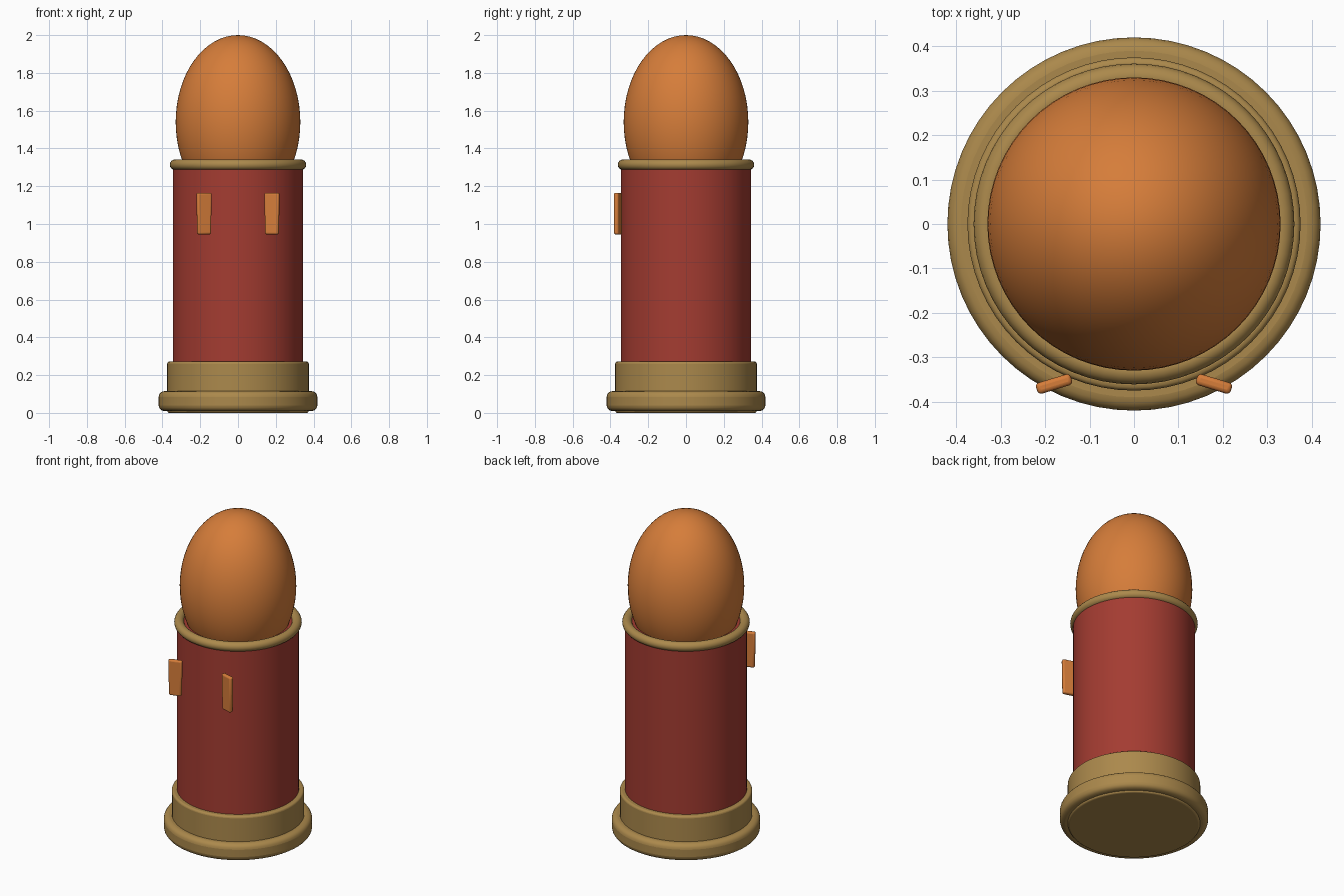
import bpy, math
from math import radians

if "Cube" in bpy.data.objects:
    bpy.data.objects.remove(bpy.data.objects["Cube"])


def material(name, rgb):
    m = bpy.data.materials.new(name)
    m.diffuse_color = (*rgb, 1)
    m.use_nodes = True
    m.node_tree.nodes["Principled BSDF"].inputs["Base Color"].default_value = m.diffuse_color
    return m


ORANGE = material("orange", (0.67, 0.205, 0.042))
RED = material("brick red", (0.37, 0.045, 0.031))
BRASS = material("dull brass", (0.41, 0.25, 0.072))


def finish(name, mat, bevel=0.0, segments=4):
    """Name, colour, round and smooth the active object."""
    o = bpy.context.object
    o.name = name
    o.data.materials.append(mat)
    bpy.ops.object.transform_apply(location=False, rotation=False, scale=True)
    if bevel:
        b = o.modifiers.new("rounding", 'BEVEL')
        b.width = bevel
        b.segments = segments
        b.limit_method = 'ANGLE'
        b.angle_limit = radians(40)
    bpy.ops.object.shade_smooth_by_angle(angle=radians(35))
    return o


def drum(name, r, z0, z1, mat, bevel):
    bpy.ops.mesh.primitive_cylinder_add(vertices=64, radius=r, depth=z1 - z0,
                                        location=(0, 0, (z0 + z1) / 2))
    return finish(name, mat, bevel)


# stepped base and main column
drum("base_ring", 0.42, 0.01, 0.115, BRASS, 0.03)
drum("base_step", 0.375, 0.0, 0.272, BRASS, 0.012)
drum("column", 0.345, 0.2, 1.32, RED, 0.0)

# rounded collar around the column top
bpy.ops.mesh.primitive_torus_add(major_radius=0.333, minor_radius=0.028,
                                 major_segments=64, minor_segments=16,
                                 location=(0, 0, 1.314))
finish("collar", BRASS)

# egg-shaped dome
bpy.ops.mesh.primitive_uv_sphere_add(segments=64, ring_count=32, radius=1,
                                     location=(0, 0, 1.54))
bpy.context.object.scale = (0.33, 0.33, 0.46)
finish("dome", ORANGE)

# pair of upright tabs on the front, slightly narrower at the bottom
for side, label in ((-1, "left"), (1, "right")):
    bpy.ops.mesh.primitive_cube_add(size=1, location=(side * 0.18, -0.36, 1.055),
                                    rotation=(0, 0, -side * radians(17)))
    tab = bpy.context.object
    for v in tab.data.vertices:
        if v.co.z < 0:
            v.co.x *= 0.9
    tab.scale = (0.082, 0.026, 0.22)
    finish(label + "_tab", ORANGE, 0.009, 3)
